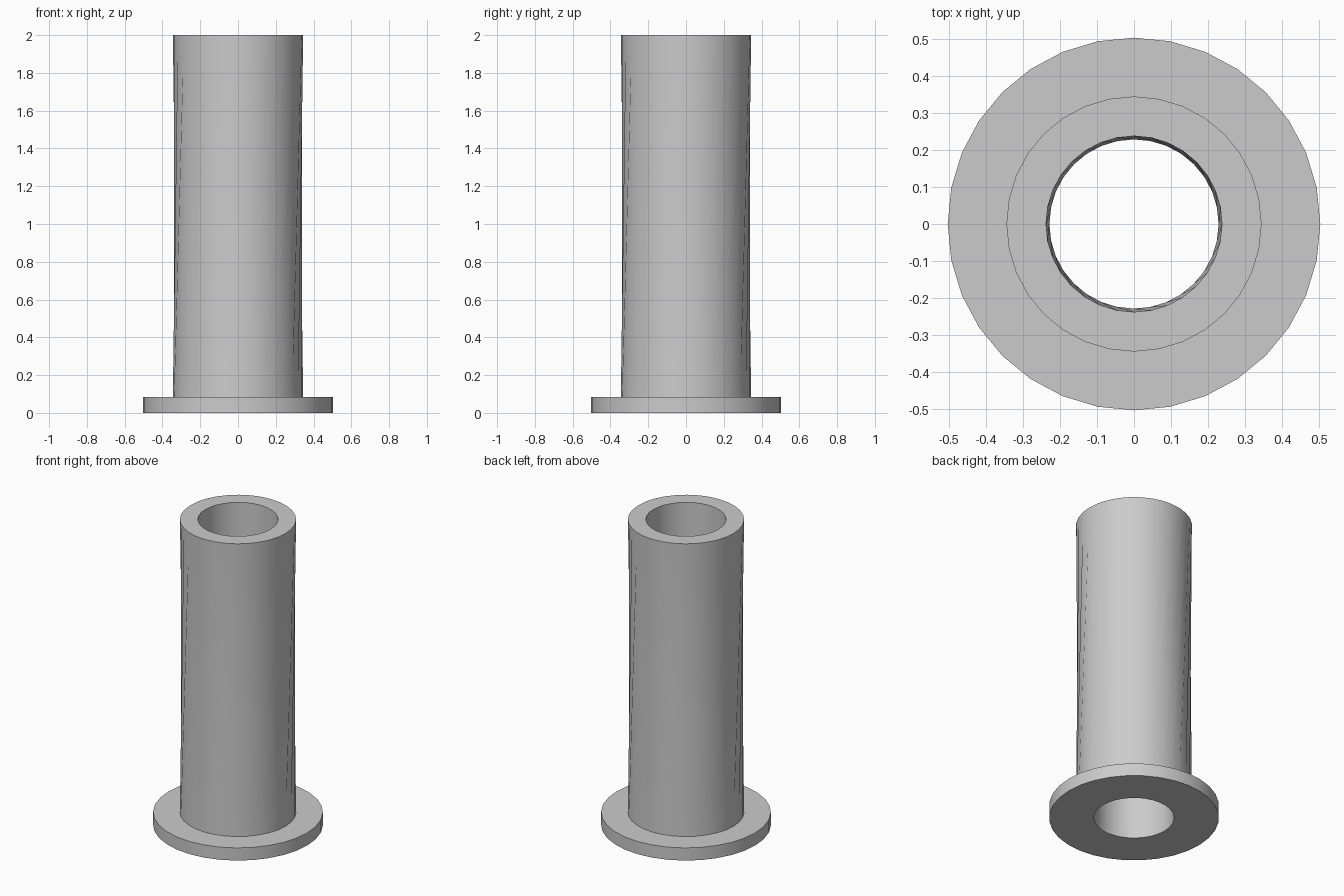
import bpy
import bmesh
import math

cube = bpy.data.objects.get("Cube")
if cube:
    bpy.data.objects.remove(cube, do_unlink=True)

SIDES = 32
HEIGHT = 2.0
FLANGE_TOP = 0.083
FLANGE_R, TUBE_R, BORE_R = 0.504, 0.345, 0.238
TWIST = 2  # facets the tube walls turn between base and rim

grey = bpy.data.materials.new("plain grey")
grey.use_nodes = True
colour = (0.6, 0.6, 0.6, 1.0)
grey.diffuse_color = colour
grey.node_tree.nodes["Principled BSDF"].inputs["Base Color"].default_value = colour

bm = bmesh.new()


def ring(radius, z):
    step = math.tau / SIDES
    return [bm.verts.new((radius * math.cos(i * step), radius * math.sin(i * step), z))
            for i in range(SIDES)]


def join(lower, upper):
    for i in range(SIDES):
        j = (i + 1) % SIDES
        bm.faces.new((lower[i], lower[j], upper[j], upper[i]))


def join_twisted(lower, upper):
    for i in range(SIDES):
        j = (i + 1) % SIDES
        a, b = upper[(i + TWIST) % SIDES], upper[(j + TWIST) % SIDES]
        bm.faces.new((lower[i], lower[j], b))
        bm.faces.new((lower[i], b, a))


# Rings of the flanged sleeve
bore_base = ring(BORE_R, 0)
flange_base = ring(FLANGE_R, 0)
flange_rim = ring(FLANGE_R, FLANGE_TOP)
tube_base = ring(TUBE_R, FLANGE_TOP)
tube_rim = ring(TUBE_R, HEIGHT)
bore_rim = ring(BORE_R, HEIGHT)

# Flange
join(bore_base, flange_base)
join(flange_base, flange_rim)
join(flange_rim, tube_base)

# Tube wall, end face and through bore
join_twisted(tube_base, tube_rim)
join(tube_rim, bore_rim)
join_twisted(bore_base, bore_rim)

bmesh.ops.recalc_face_normals(bm, faces=bm.faces[:])
mesh = bpy.data.meshes.new("flanged_sleeve")
bm.to_mesh(mesh)
bm.free()
mesh.materials.append(grey)

sleeve = bpy.data.objects.new("flanged_sleeve", mesh)
bpy.context.collection.objects.link(sleeve)
bpy.ops.object.select_all(action='DESELECT')
sleeve.select_set(True)
bpy.context.view_layer.objects.active = sleeve
bpy.ops.object.shade_smooth_by_angle(angle=math.radians(40))
